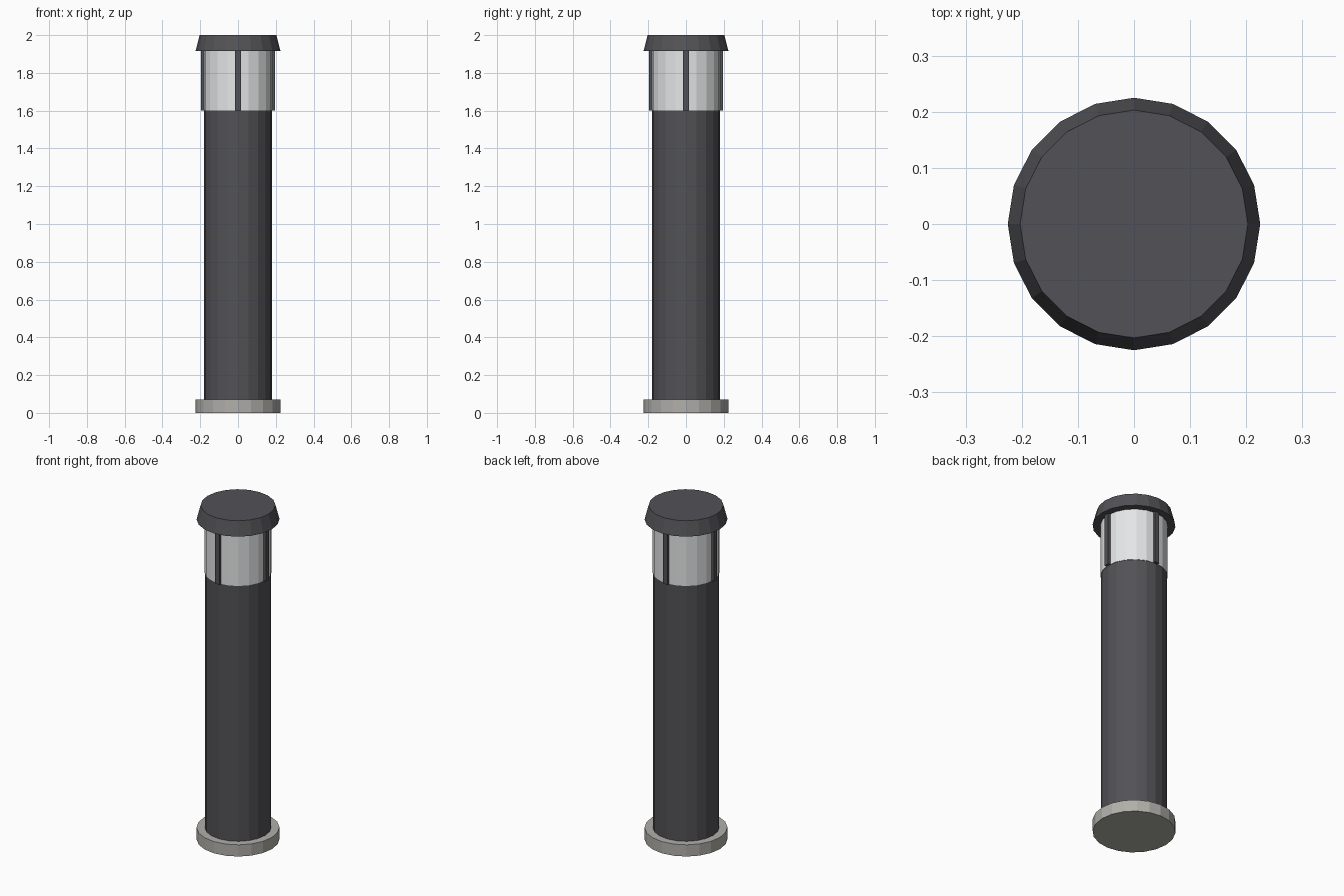
import bpy
from math import cos, sin, pi

cube = bpy.data.objects.get("Cube")
if cube:
    bpy.data.objects.remove(cube, do_unlink=True)

SIDES = 20


def material(name, color):
    mat = bpy.data.materials.new(name)
    mat.use_nodes = True
    rgba = (*color, 1)
    mat.diffuse_color = rgba
    mat.node_tree.nodes["Principled BSDF"].inputs["Base Color"].default_value = rgba
    return mat


dark = material("dark grey metal", (0.085, 0.083, 0.092))
stone = material("warm grey base", (0.44, 0.43, 0.40))
glass = material("pale lamp glass", (0.80, 0.81, 0.82))


def drum(name, r_low, r_high, z_low, z_high, mat):
    """Flat-sided drum or taper with a corner on each axis."""
    bpy.ops.mesh.primitive_cone_add(vertices=SIDES, radius1=r_low, radius2=r_high,
                                    depth=z_high - z_low,
                                    location=(0, 0, (z_low + z_high) / 2))
    obj = bpy.context.object
    obj.name = name
    obj.data.materials.append(mat)
    return obj


# Stacked round parts
drum("base_plate", 0.225, 0.225, 0, 0.07, stone)
drum("post", 0.18, 0.18, 0.07, 1.6, dark)
drum("lamp_lens", 0.183, 0.183, 1.6, 1.915, glass)
drum("cap", 0.225, 0.203, 1.915, 2, dark)

# Four upright bars around the lens
for i, side in enumerate(("left", "back", "right", "front")):
    a = i * pi / 2
    bpy.ops.mesh.primitive_cube_add(size=1, location=(0.18 * cos(a), 0.18 * sin(a), 1.7575),
                                    rotation=(0, 0, a))
    bar = bpy.context.object
    bar.name = side + "_lens_bar"
    bar.scale = (0.03, 0.03, 0.315)
    bar.data.materials.append(dark)
